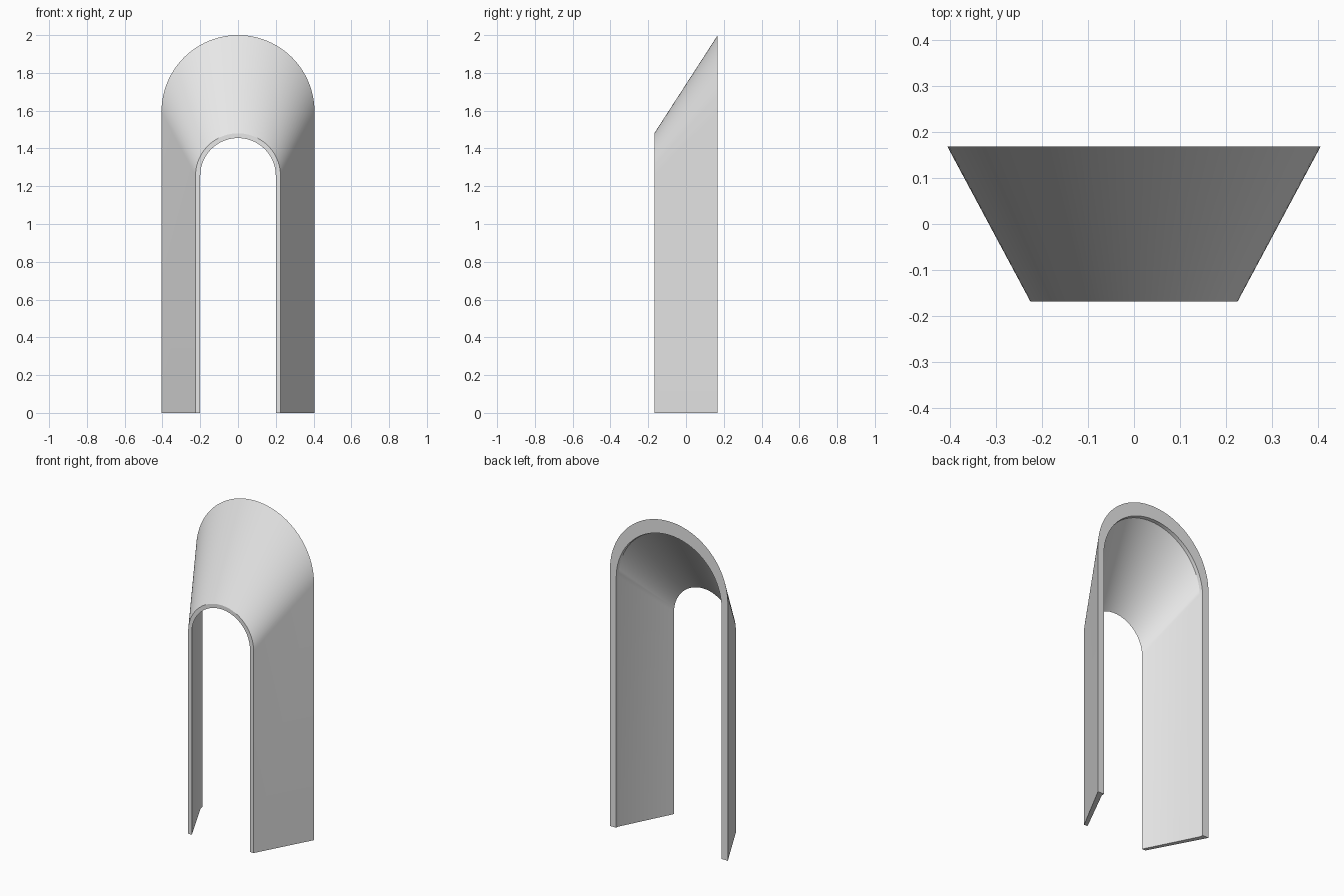
import bpy
import bmesh
from math import pi, cos, sin, radians

cube = bpy.data.objects.get("Cube")
if cube:
    bpy.data.objects.remove(cube, do_unlink=True)

ARC_STEPS = 48
FRONT, BACK, LIP = -0.168, 0.168, 0.147


def arch_ring(bm, y, half_width, top):
    """Open arch outline: foot, half circle, foot."""
    spring = top - half_width
    points = [(half_width, 0)]
    for i in range(ARC_STEPS + 1):
        a = pi * i / ARC_STEPS
        points.append((half_width * cos(a), spring + half_width * sin(a)))
    points.append((-half_width, 0))
    return [bm.verts.new((x, y, z)) for x, z in points]


# Flared arch hood: closed cross-section of five outlines
bm = bmesh.new()
rings = [
    arch_ring(bm, FRONT, 0.225, 1.48),   # outer front
    arch_ring(bm, BACK, 0.405, 2.0),     # outer back
    arch_ring(bm, BACK, 0.362, 1.915),   # inner back
    arch_ring(bm, LIP, 0.36, 1.912),     # inner lip
    arch_ring(bm, FRONT, 0.2, 1.455),    # inner front
]
for ring, following in zip(rings, rings[1:] + rings[:1]):
    for i in range(len(ring) - 1):
        bm.faces.new((ring[i], ring[i + 1], following[i + 1], following[i]))

# Soles of the two legs
for end in (0, -1):
    bm.faces.new([ring[end] for ring in rings])
bmesh.ops.recalc_face_normals(bm, faces=bm.faces)

mesh = bpy.data.meshes.new("arch_hood")
bm.to_mesh(mesh)
bm.free()
hood = bpy.data.objects.new("arch_hood", mesh)
bpy.context.collection.objects.link(hood)

# Plain grey material
grey = bpy.data.materials.new("light_grey")
grey.use_nodes = True
colour = (0.8, 0.8, 0.8, 1)
grey.diffuse_color = colour
grey.node_tree.nodes["Principled BSDF"].inputs["Base Color"].default_value = colour
mesh.materials.append(grey)

# Smooth arch, crisp rims
bpy.ops.object.select_all(action="DESELECT")
hood.select_set(True)
bpy.context.view_layer.objects.active = hood
bpy.ops.object.shade_smooth_by_angle(angle=radians(25))
